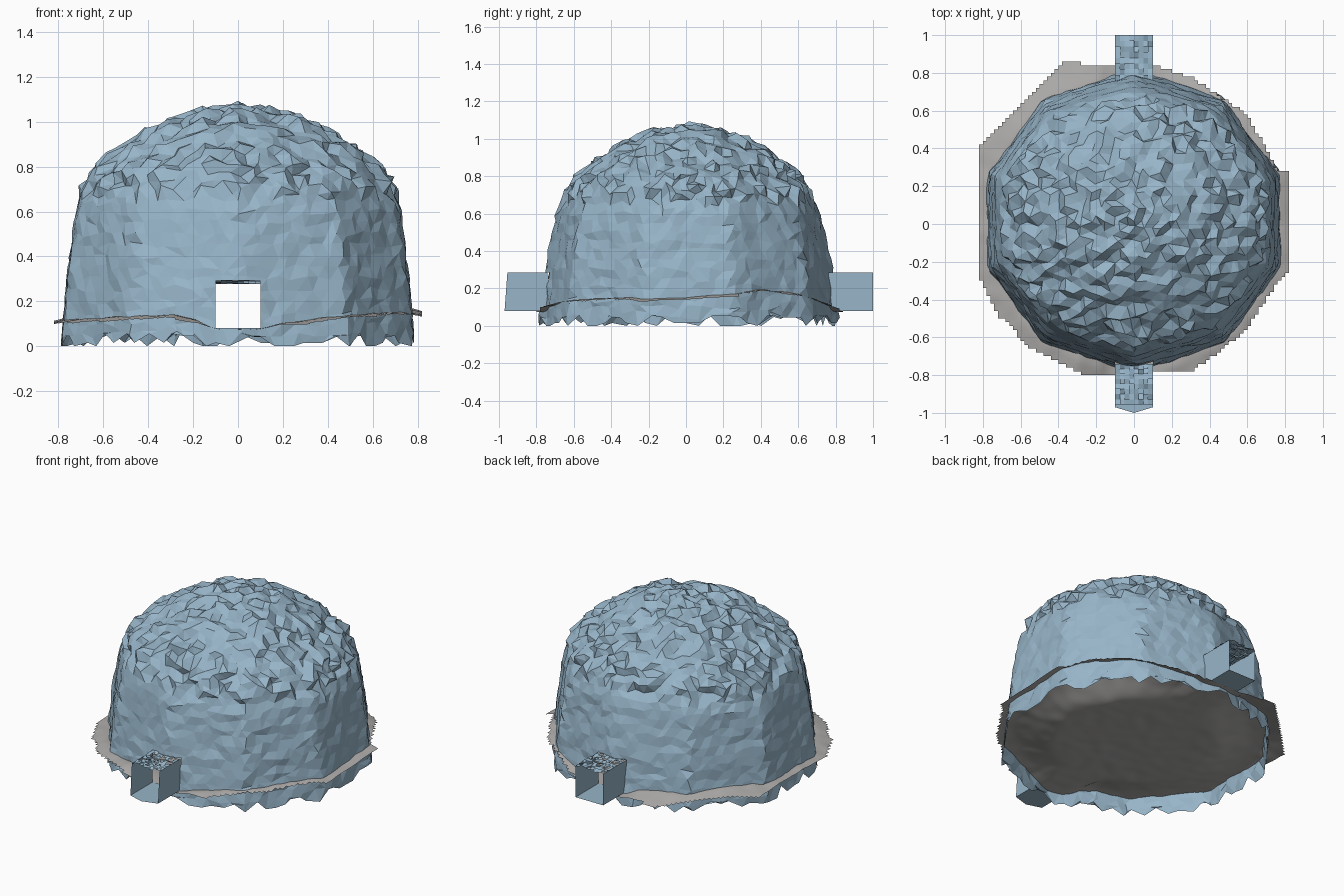
import bpy, bmesh, math, random
from mathutils import Vector, noise

if "Cube" in bpy.data.objects:
    bpy.data.objects.remove(bpy.data.objects["Cube"])

random.seed(4)


def material(name, rgb):
    m = bpy.data.materials.new(name)
    m.diffuse_color = (*rgb, 1)
    m.use_nodes = True
    m.node_tree.nodes["Principled BSDF"].inputs["Base Color"].default_value = m.diffuse_color
    return m


ROCK = material("blue grey rock", (0.31, 0.46, 0.58))
EARTH = material("grey earth", (0.42, 0.41, 0.40))


def finish(bm, name, mat):
    me = bpy.data.meshes.new(name)
    bm.to_mesh(me)
    bm.free()
    me.materials.append(mat)
    ob = bpy.data.objects.new(name, me)
    bpy.context.collection.objects.link(ob)
    return ob


# Dome profile: (radius, height) from crown to foot
PROFILE = [(0, 1.07), (.14, 1.055), (.34, 1.0), (.52, .90), (.63, .82),
           (.705, .745), (.76, .60), (.80, .30), (.825, 0)]
LENGTHS = [math.dist(a, b) for a, b in zip(PROFILE, PROFILE[1:])]


def on_profile(t):
    s = t * sum(LENGTHS)
    for i, l in enumerate(LENGTHS):
        if s <= l or i == len(LENGTHS) - 1:
            f = s / l
            (r0, z0), (r1, z1) = PROFILE[i], PROFILE[i + 1]
            return r0 + (r1 - r0) * f, z0 + (z1 - z0) * f
        s -= l


# Cave dome: jagged rocky shell, ten-sided at the foot and round at the crown
bm = bmesh.new()
bmesh.ops.create_icosphere(bm, subdivisions=5, radius=1)
low = [v for v in bm.verts if v.co.z < -0.53]
bmesh.ops.delete(bm, geom=low, context='VERTS')
for v in bm.verts:
    d = v.co.normalized()
    polar = math.acos(max(-1, min(1, d.z)))
    t = polar / math.radians(122) + random.uniform(-.010, .010)
    r, z = on_profile(max(0, t))
    a = math.atan2(d.y, d.x) + random.uniform(-.022, .022)
    sector = (a - math.pi / 2) % math.radians(36) - math.radians(18)
    ten = math.cos(math.radians(18)) / math.cos(sector)
    k = min(1, max(0, (z - .45) / .45))
    r *= ten * (1 - k) + .965 * k
    rough = .027 if z > .68 else .007
    out = Vector((math.cos(a) * (1 - k), math.sin(a) * (1 - k), 0)) + d * k
    sy = .99 - .05 * min(1, z / .7)
    v.co = Vector((r * math.cos(a), r * sy * math.sin(a) + .015, z))
    v.co += out.normalized() * random.uniform(-rough, rough)
    if v.is_boundary:  # ragged foot
        v.co.z = random.choice((.005, .02, .05, .06))
zmin = min(v.co.z for v in bm.verts)
for v in bm.verts:
    v.co.z -= zmin * max(0, 1 - v.co.z)

# Cut the two square tunnel mouths through the shell
for co, no in (((-.1, 0, 0), (1, 0, 0)), ((.1, 0, 0), (1, 0, 0)),
               ((0, 0, .08), (0, 0, 1)), ((0, 0, .285), (0, 0, 1))):
    near = [f for f in bm.faces if abs(f.calc_center_median().x) < .22
            and f.calc_center_median().z < .42]
    geom = near + list({e for f in near for e in f.edges}) + \
        list({v for f in near for v in f.verts})
    bmesh.ops.bisect_plane(bm, geom=geom, plane_co=co, plane_no=no, dist=1e-5)
hole = [f for f in bm.faces if abs(f.calc_center_median().x) < .1
        and .08 < f.calc_center_median().z < .285]
bmesh.ops.delete(bm, geom=hole, context='FACES')
finish(bm, "cave_dome", ROCK)


# Square tunnels: flat sides, blocky roof and even floor
def tunnel(name, inner, top_end, floor_end, tip):
    bm = bmesh.new()

    def quad(*pts):
        bm.faces.new([bm.verts.new(p) for p in pts])

    for x in (-.1, .1):
        quad((x, inner, .08), (x, floor_end, .08), (x, top_end, .285), (x, inner, .285))
    n = 8
    for i in range(n):
        for j in range(n):
            x0, x1 = -.1 + .2 * i / n, -.1 + .2 * (i + 1) / n
            y0, y1 = (inner + (top_end - inner) * q / n for q in (j, j + 1))
            h = [.286 + random.uniform(-.009, .009) for _ in range(2)]
            quad((x0, y0, h[0]), (x1, y0, h[0]), (x1, y1, h[1]), (x0, y1, h[1]))
    quad((-.1, inner, .08), (.1, inner, .08), (.1, floor_end, .08), (-.1, floor_end, .08))
    if tip != floor_end:  # pointed doorstep
        bm.faces.new([bm.verts.new(p) for p in
                      ((-.1, floor_end, .08), (0, tip, .08), (.1, floor_end, .08))])
    finish(bm, name, ROCK)


tunnel("front_tunnel", -.74, -.955, -.97, -1.0)
tunnel("back_tunnel", .76, 1.0, 1.0, 1.0)

# Earth floor: fine grid trimmed to a stepped outline, rising towards the rim
OUTLINE = [(-.83, .4), (-.37, .86), (-.1, .83), (.1, .84), (.3, .78), (.6, .58),
           (.76, .29), (.825, .28), (.825, -.25), (.77, -.3), (.6, -.55), (.45, -.68),
           (.3, -.78), (-.27, -.80), (-.55, -.65), (-.72, -.48), (-.83, -.25)]
# Rim height by direction in degrees
RIM = [(0, .15), (32, .195), (50, .17), (70, .12), (90, .085), (110, .12),
       (140, .14), (180, .12), (215, .125), (248, .14), (262, .10), (275, .085),
       (290, .11), (305, .135), (330, .15), (360, .15)]


def inside(x, y):
    hit = False
    for (x0, y0), (x1, y1) in zip(OUTLINE, OUTLINE[1:] + OUTLINE[:1]):
        if (y0 > y) != (y1 > y) and x < x0 + (y - y0) * (x1 - x0) / (y1 - y0):
            hit = not hit
    return hit


def ground(x, y):
    r = math.hypot(x, y)
    rim = min(1, max(0, (r - .45) / .28))
    rim = rim * rim * (3 - 2 * rim)
    a = math.degrees(math.atan2(y, x)) % 360
    for (a0, h0), (a1, h1) in zip(RIM, RIM[1:]):
        if a0 <= a <= a1:
            h = h0 + (h1 - h0) * (a - a0) / (a1 - a0)
            break
    path = min(1, max(0, (abs(x) - .08) / .1))
    droop = max(0, r - .78) * .25
    z = .075 + rim * path * (h - .075 - droop)
    return z + .005 * noise.noise((x * 12, y * 12, 3))


bm = bmesh.new()
STEP = .02
grid = {}
for i in range(-43, 43):
    for j in range(-43, 44):
        if inside((i + .5) * STEP, (j + .5) * STEP):
            corners = []
            for c in ((i, j), (i + 1, j), (i + 1, j + 1), (i, j + 1)):
                if c not in grid:
                    x, y = c[0] * STEP, c[1] * STEP
                    grid[c] = bm.verts.new((x, y, ground(x, y)))
                corners.append(grid[c])
            bm.faces.new(corners).smooth = True
finish(bm, "earth_floor", EARTH)
